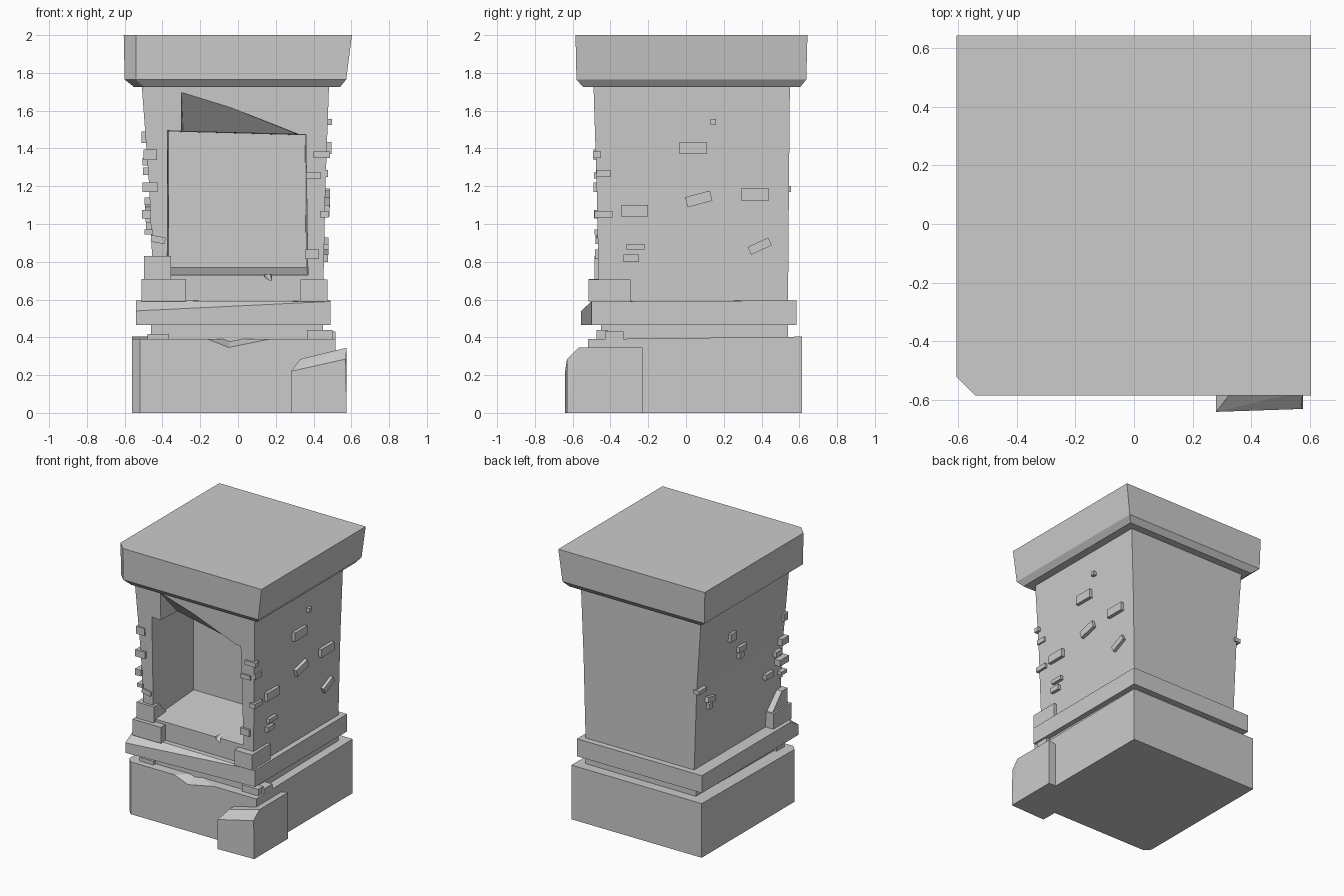
import bpy, bmesh, math
from mathutils import Vector, Matrix


def make(name, bm):
    bmesh.ops.recalc_face_normals(bm, faces=bm.faces)
    me = bpy.data.meshes.new(name)
    bm.to_mesh(me)
    bm.free()
    ob = bpy.data.objects.new(name, me)
    bpy.context.collection.objects.link(ob)
    return ob


def ring(x0, x1, y0, y1, z, c=0.0):
    """Rectangle with an optional cut front-left corner."""
    start = [(x0, y0 + c, z), (x0 + c, y0, z)] if c else [(x0, y0, z)]
    return start + [(x1, y0, z), (x1, y1, z), (x0, y1, z)]


def loft(name, rings):
    bm = bmesh.new()
    rows = [[bm.verts.new(p) for p in r] for r in rings]
    n = len(rows[0])
    for a, b in zip(rows, rows[1:]):
        for i in range(n):
            j = (i + 1) % n
            bm.faces.new((a[i], a[j], b[j], b[i]))
    bm.faces.new(rows[0][::-1])
    bm.faces.new(rows[-1])
    return make(name, bm)


def hull(name, pts):
    bm = bmesh.new()
    for p in pts:
        bm.verts.new(p)
    bmesh.ops.convex_hull(bm, input=bm.verts[:])
    bmesh.ops.dissolve_limit(bm, angle_limit=0.01, verts=bm.verts[:], edges=bm.edges[:])
    return make(name, bm)


def cut(ob, pts):
    cutter = hull("cutter", pts)
    cutter.hide_render = True
    mod = ob.modifiers.new("cut", 'BOOLEAN')
    mod.operation, mod.solver, mod.object = 'DIFFERENCE', 'EXACT', cutter
    dg = bpy.context.evaluated_depsgraph_get()
    me = bpy.data.meshes.new_from_object(ob.evaluated_get(dg))
    ob.modifiers.clear()
    ob.data = me
    bpy.data.objects.remove(cutter)


def brick(name, x, y, z, tilt=0.0, axis='X'):
    """Block from (min, max) ranges, optionally tilted about its centre."""
    bm = bmesh.new()
    bmesh.ops.create_cube(bm, size=1)
    size = [r[1] - r[0] for r in (x, y, z)]
    mid = Vector([(r[0] + r[1]) / 2 for r in (x, y, z)])
    bm.transform(Matrix.Translation(mid) @ Matrix.Rotation(math.radians(tilt), 4, axis)
                 @ Matrix.Diagonal((*size, 1)))
    return make(name, bm)


# Base block with a chipped front edge
base = loft("base_block", [ring(-.56, .515, -.52, .615, 0, .04),
                           [(x, y, .39 + .012 * (y + .52)) for x, y, z in
                            ring(-.56, .515, -.52, .615, 0, .04)]])
cut(base, [(-.18, -.53, .393), (-.05, -.53, .342), (.2, -.53, .393),
           (-.18, -.53, .42), (.2, -.53, .42), (-.04, -.41, .395), (-.04, -.41, .42)])

# Large broken stone at the front right corner of the base
hull("corner_stone", [(.28, -.64, 0), (.575, -.63, 0), (.28, -.64, .22), (.57, -.63, .285),
                      (.28, -.23, 0), (.575, -.23, 0), (.28, -.23, .22), (.33, -.575, .285),
                      (.575, -.57, .345), (.575, -.23, .345), (.33, -.23, .285)])

# Recessed neck and the skewed moulding above it
loft("neck", [ring(-.46, .45, -.45, .54, .37), ring(-.46, .45, -.45, .54, .48)])
hull("moulding", [(-.54, -.555, .465), (.49, -.5, .465), (.49, .585, .465), (-.54, .585, .465),
                  (-.54, -.555, .54), (.49, -.5, .59), (-.505, -.495, .595),
                  (.49, .585, .595), (-.54, .585, .595), (-.54, -.46, .595)])

# Flared body with niche, broken lintel and notched sill
body = loft("body", [ring(-.445, .45, -.46, .54, .58), ring(-.47, .463, -.473, .545, 1.2),
                     ring(-.51, .482, -.49, .55, 1.74)])
cut(body, [(-.375, -.6, .73), (.37, -.6, .73), (.36, -.6, 1.475), (-.375, -.6, 1.495),
           (-.375, -.47, .73), (.37, -.47, .73), (-.36, -.4, .77), (.36, -.4, .77),
           (-.365, 0, .77), (.36, 0, .77), (.355, 0, 1.47), (-.365, 0, 1.49)])
cut(body, [(-.30, -.51, 1.72), (-.30, -.51, 1.46), (.36, -.51, 1.46),
           (-.24, -.36, 1.52), (-.29, -.28, 1.47), (.355, -.45, 1.46)])
cut(body, [(.10, -.5, .79), (.185, -.5, .79), (.185, -.5, .67), (.15, -.5, .69),
           (.13, -.37, .775), (.16, -.37, .775)])

# Cap slab with a cut corner and a chamfered underside
loft("cap", [ring(-.55, .54, -.545, .605, 1.725, .05), ring(-.6, .573, -.58, .637, 1.765, .06),
             ring(-.605, .603, -.585, .643, 2, .065)])

# Stones at the foot of the body and under the moulding
brick("foot_stone_left_low", (-.51, -.275), (-.515, -.3), (.59, .71))
hull("foot_stone_left_high", [(x, y, z) for x in (-.497, -.355) for y, z in
                              ((-.485, .7), (-.485, .83), (-.42, .83), (-.3, .7))])
brick("foot_stone_right", (.33, .475), (-.515, -.295), (.59, .705))
brick("neck_stone_left", (-.48, -.365), (-.475, -.38), (.385, .418))
brick("neck_stone_right_a", (.365, .5), (-.475, -.415), (.385, .44))
brick("neck_stone_right_b", (.4, .515), (-.43, -.33), (.385, .43))

# Exposed bricks on the front corners: x range, y range, z range
corner = [
    ((-.5, -.43), (-.49, -.44), (1.34, 1.395)), ((-.505, -.425), (-.49, -.41), (1.17, 1.22)),
    ((-.508, -.46), (-.488, -.38), (1.03, 1.075)), ((-.495, -.45), (-.485, -.42), (.945, .97)),
    ((.4, .488), (-.492, -.45), (1.35, 1.383)), ((.36, .44), (-.487, -.43), (1.24, 1.272)),
    ((.435, .478), (-.485, -.39), (1.035, 1.07)), ((.44, .477), (-.475, -.4), (1.25, 1.285)),
    ((.355, .43), (-.482, -.43), (.815, .865)),
]
for i, (x, y, z) in enumerate(corner):
    brick(f"corner_brick_{i}", x, y, z)
brick("front_brick_tilted", (-.46, -.385), (-.478, -.44), (.9, .935), 10, 'Y')

# Exposed bricks on the sides: y range, z range, tilt
right = [((-.035, .11), (1.37, 1.435), 0), ((.29, .44), (1.125, 1.187), 0),
         ((-.345, -.2), (1.04, 1.1), 0), ((0, .135), (1.105, 1.16), 15),
         ((-.315, -.22), (.865, .895), 0), ((.13, .16), (1.525, 1.555), 0),
         ((.33, .45), (.86, .905), 25), ((-.33, -.25), (.8, .838), 0)]
left = [((.13, .2), (1.43, 1.49), 0), ((0, .09), (1.31, 1.35), 0), ((.03, .08), (1.26, 1.3), 0),
        ((.35, .44), (1.06, 1.1), 12), ((.38, .42), (1.01, 1.05), 0), ((.46, .555), (1.17, 1.2), 0),
        ((-.34, -.25), (.97, 1.01), 0), ((-.43, -.36), (1.1, 1.14), 0)]
for side, sgn, x0, rows in (("right", 1, .434, right), ("left", -1, .418, left)):
    for i, (y, z, t) in enumerate(rows):
        face = x0 + (.029 if sgn > 0 else .05) * sum(z) / 2
        xs = sorted((sgn * (face - .03), sgn * (face + .02)))
        brick(f"{side}_brick_{i}", xs, y, z, t)
